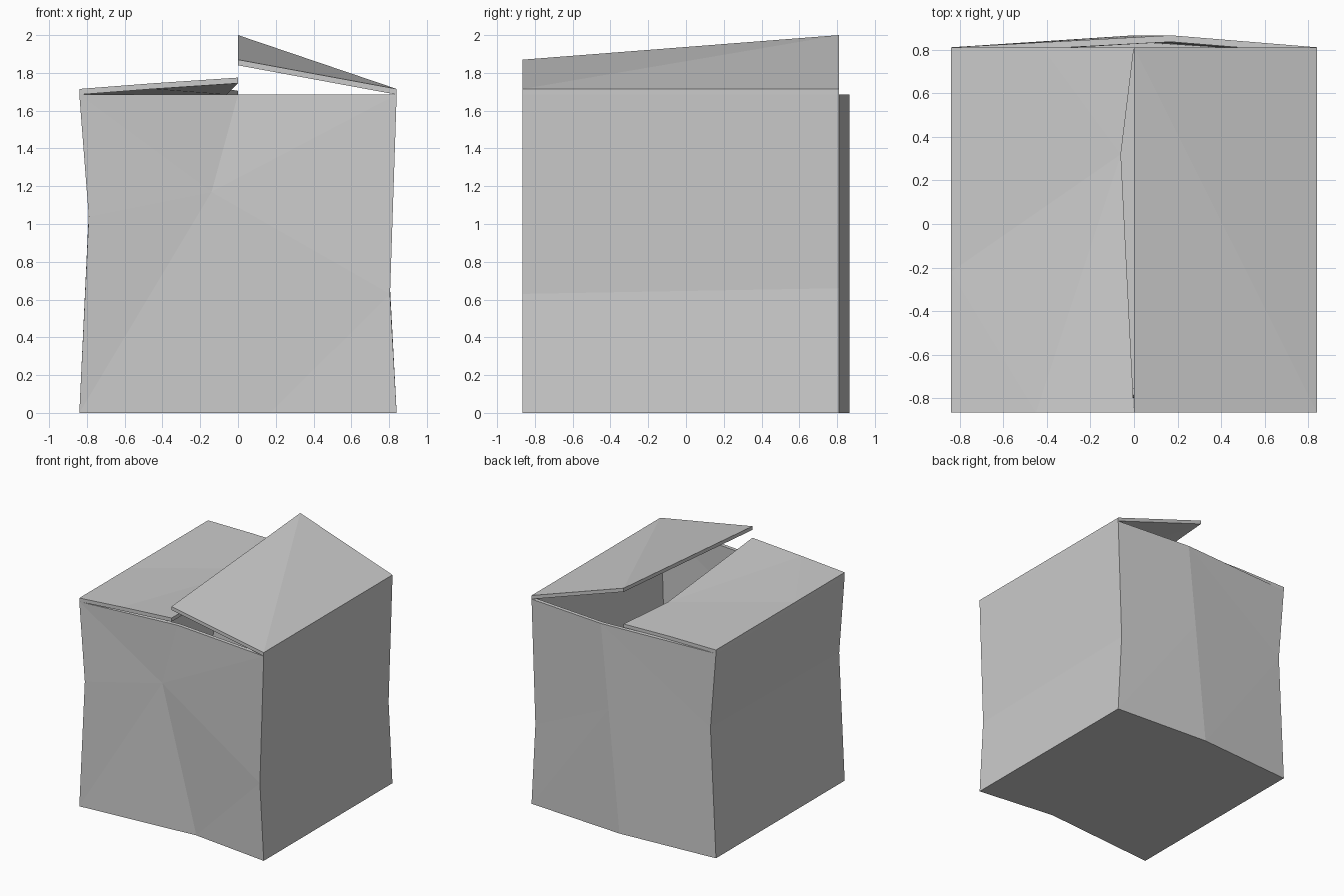
import bpy
import bmesh

if "Cube" in bpy.data.objects:
    bpy.data.objects.remove(bpy.data.objects["Cube"], do_unlink=True)

HALF = 0.84
FRONT, BACK = -0.865, 0.81
BULGE = 0.865
DENT = -0.785
RIM = 1.685
THICK = 0.03
HINGE = RIM + THICK

# Single grey card material
card = bpy.data.materials.new("grey_card")
card.use_nodes = True
grey = (0.6, 0.6, 0.6, 1)
card.diffuse_color = grey
shader = card.node_tree.nodes["Principled BSDF"]
shader.inputs["Base Color"].default_value = grey
shader.inputs["Roughness"].default_value = 0.8


def finish(bm, name):
    mesh = bpy.data.meshes.new(name)
    bm.to_mesh(mesh)
    bm.free()
    mesh.materials.append(card)
    obj = bpy.data.objects.new(name, mesh)
    bpy.context.collection.objects.link(obj)
    return obj


def build_shell():
    """Open crumpled carton: three rings of six points, creased between."""
    rings = [
        # bottom
        [(-HALF, FRONT, 0), (0.17, DENT, 0), (HALF, FRONT, 0),
         (HALF, BACK, 0), (0, BULGE, 0), (-HALF, BACK, 0)],
        # waist
        [(-0.79, FRONT, 1.04), (-0.14, DENT, 1.17), (0.805, FRONT, 0.63),
         (0.805, BACK, 0.66), (0.1, BULGE, 1), (-0.79, BACK, 1.06)],
        # rim
        [(-HALF, FRONT, RIM), (0, DENT, RIM), (HALF, FRONT, RIM),
         (HALF, BACK, RIM), (0.17, BULGE, RIM), (-HALF, BACK, RIM)],
    ]
    bm = bmesh.new()
    v = [[bm.verts.new(p) for p in ring] for ring in rings]
    count = len(v[0])
    for level in range(2):
        for i in range(count):
            k = (i + 1) % count
            a, b = v[level][i], v[level][k]
            c, d = v[level + 1][k], v[level + 1][i]
            falling = level == 1 and i in (0, 4)
            if falling:
                bm.faces.new((a, b, d))
                bm.faces.new((b, c, d))
            else:
                bm.faces.new((a, b, c))
                bm.faces.new((a, c, d))
    bm.faces.new(v[0][::-1])
    obj = finish(bm, "carton_shell")
    wall = obj.modifiers.new("wall_thickness", "SOLIDIFY")
    wall.thickness = THICK
    wall.offset = -1
    wall.use_even_offset = True


def build_flap(name, points, triangles):
    """Creased sheet, thickened straight down."""
    bm = bmesh.new()
    verts = [bm.verts.new(p) for p in points]
    for tri in triangles:
        bm.faces.new([verts[i] for i in tri])
    sheet = bm.faces[:]
    copy = bmesh.ops.duplicate(bm, geom=sheet)
    lower = [g for g in copy["geom"] if isinstance(g, bmesh.types.BMVert)]
    bmesh.ops.translate(bm, verts=lower, vec=(0, 0, -THICK))
    rims = [e for e in bm.edges if e.is_boundary]
    bmesh.ops.bridge_loops(bm, edges=rims)
    bmesh.ops.recalc_face_normals(bm, faces=bm.faces[:])
    finish(bm, name)


build_shell()

# Raised flap, folded on one diagonal
build_flap(
    "left_flap",
    [(HALF, FRONT, HINGE), (HALF, BACK, HINGE), (0, BACK, 2), (0, FRONT, 1.87)],
    [(0, 1, 2), (0, 2, 3)],
)

# Nearly closed flap, with a crumpled free edge
build_flap(
    "right_flap",
    [(-HALF, FRONT, HINGE), (-0.45, FRONT, 1.745), (0, FRONT, 1.775),
     (-0.06, 0.32, HINGE), (0, BACK, 1.705), (-0.42, BACK, HINGE),
     (-HALF, BACK, HINGE), (-HALF, -0.22, HINGE)],
    [(0, 1, 7), (1, 3, 7), (1, 2, 3), (3, 5, 7), (3, 4, 5), (5, 6, 7)],
)
